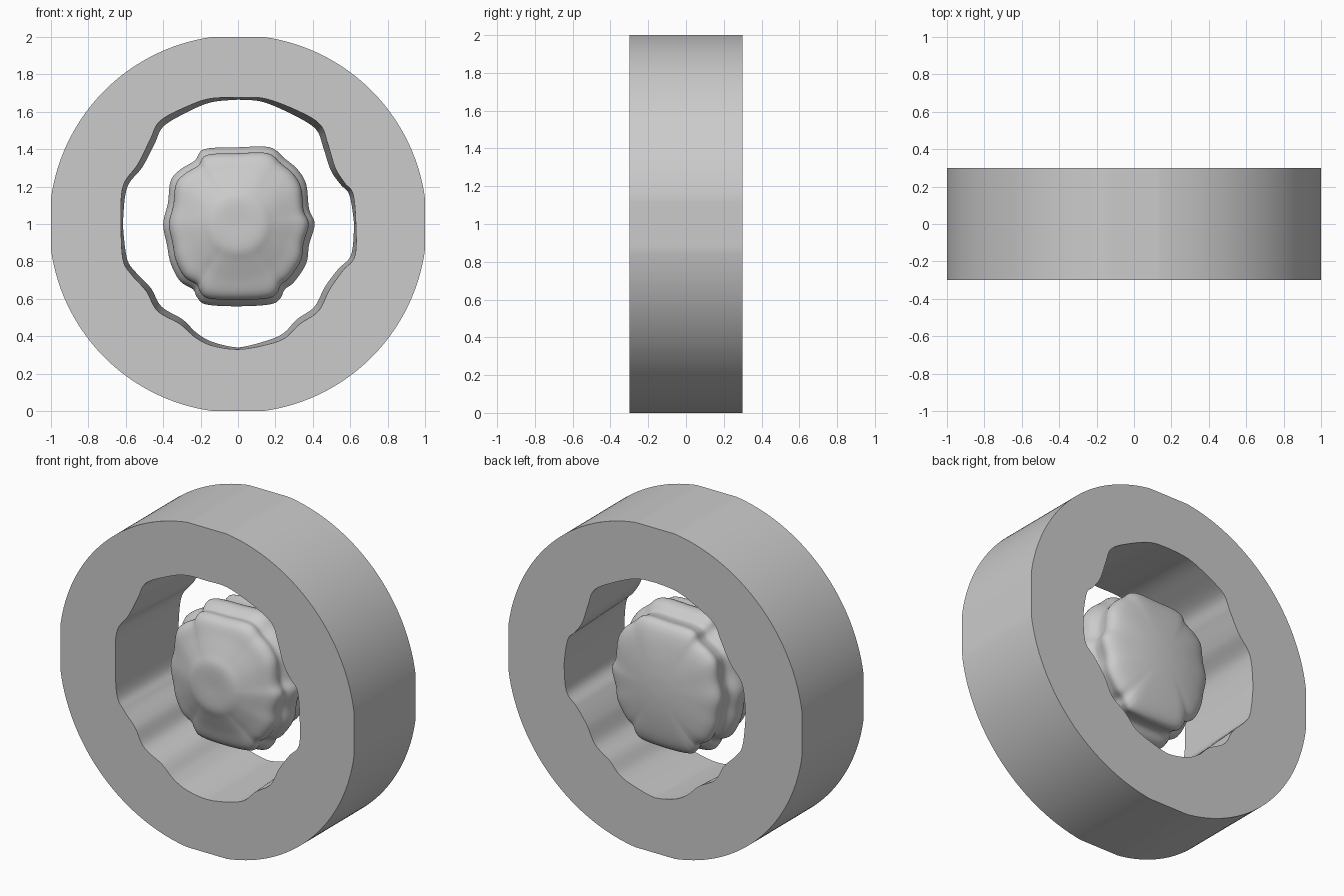
import bpy
import bmesh
from math import atan2, cos, sin, hypot
from mathutils import Vector

if "Cube" in bpy.data.objects:
    bpy.data.objects.remove(bpy.data.objects["Cube"])


def smooth_curve(pts, steps, closed=True):
    """Catmull-Rom curve through the points."""
    n, out = len(pts), []
    vs = [Vector(p) for p in pts]
    for i in range(n if closed else n - 1):
        if closed:
            a, b, c, d = (vs[(i + k) % n] for k in (-1, 0, 1, 2))
        else:
            a, b, c, d = vs[max(i - 1, 0)], vs[i], vs[i + 1], vs[min(i + 2, n - 1)]
        for s in range(steps):
            t = s / steps
            out.append(0.5 * (2 * b + (c - a) * t + (2 * a - 5 * b + 4 * c - d) * t * t
                              + (3 * b - a - 3 * c + d) * t ** 3))
    if not closed:
        out.append(vs[-1])
    return out


def loft(name, loops, wrap=False, caps=False, angle=0.6):
    """Skin a series of equally sized closed loops."""
    bm = bmesh.new()
    rows = [[bm.verts.new(p) for p in loop] for loop in loops]
    n = len(rows[0])
    pairs = list(zip(rows, rows[1:])) + ([(rows[-1], rows[0])] if wrap else [])
    for a, b in pairs:
        for i in range(n):
            j = (i + 1) % n
            bm.faces.new((a[i], a[j], b[j], b[i]))
    if caps:
        bm.faces.new(rows[0])
        bm.faces.new(rows[-1])
    bmesh.ops.recalc_face_normals(bm, faces=bm.faces)
    me = bpy.data.meshes.new(name)
    bm.to_mesh(me)
    bm.free()
    ob = bpy.data.objects.new(name, me)
    bpy.context.collection.objects.link(ob)
    bpy.ops.object.select_all(action='DESELECT')
    ob.select_set(True)
    bpy.context.view_layer.objects.active = ob
    bpy.ops.object.shade_smooth_by_angle(angle=angle)
    return ob


# Outer ring: round tyre with four flats and a wavy, slightly tapering hole
hole = [(0, .675), (.145, .67), (.33, .60), (.44, .53), (.48, .43), (.52, .30),
        (.57, .22), (.615, .16), (.63, 0), (.625, -.17), (.56, -.25), (.49, -.35),
        (.43, -.465), (.33, -.535), (.25, -.61), (.145, -.647), (0, -.67),
        (-.14, -.65), (-.23, -.605), (-.31, -.535), (-.43, -.465), (-.49, -.36),
        (-.57, -.27), (-.615, -.19), (-.625, 0), (-.615, .20), (-.535, .32),
        (-.47, .45), (-.417, .55), (-.28, .625), (-.15, .67)]
inner = smooth_curve(hole, 12)


def rim_point(p):
    a = atan2(p.y, p.x)
    return [max(-1, min(1, 1.009 * f(a))) for f in (cos, sin)]


def back_point(p):
    a = atan2(p.y, p.x)
    return p * (0.985 - 0.035 * abs(sin(2 * a)))


outer = [rim_point(p) for p in inner]
back = [back_point(p) for p in inner]
loft("outer_ring", [
    [(x, -.3, z + 1) for x, z in outer],
    [(x, .3, z + 1) for x, z in outer],
    [(p.x, .3, p.y + 1) for p in back],
    [(p.x, -.3, p.y + 1) for p in inner]], wrap=True)

# Floating core: lobed outline lofted front to back with three soft ridges
lobes = [(0, .41), (.17, .41), (.25, .35), (.32, .29), (.365, .21), (.38, .08),
         (.41, 0), (.38, -.11), (.365, -.21), (.30, -.31), (.25, -.35), (.225, -.40),
         (.17, -.43), (0, -.44), (-.17, -.43), (-.22, -.39), (-.24, -.35), (-.31, -.305),
         (-.36, -.21), (-.38, -.11), (-.40, 0), (-.375, .11), (-.36, .23),
         (-.31, .29), (-.23, .34), (-.18, .40)]
outline = smooth_curve(lobes, 5)

# (y, scale, roundness) along the depth
stations = [(-.25, .02, 1), (-.25, .33, 1), (-.225, .50, .8), (-.19, .70, .5),
            (-.16, .86, .15), (-.12, .92, 0), (-.075, .915, 0), (-.04, .97, 0),
            (0, 1, 0), (.045, .97, 0), (.085, .89, 0), (.13, .89, 0), (.18, .91, 0),
            (.215, .85, .1), (.24, .70, .3), (.26, .45, .7), (.27, .2, 1), (.272, .02, 1)]
loops = []
for y, s, k in smooth_curve(stations, 4, closed=False):
    loop = []
    for p in outline:
        r = hypot(p.x, p.y)
        f = s * ((1 - k) + k * .39 / r)
        loop.append((p.x * f, y, 1 + p.y * f))
    loops.append(loop)
loft("core", loops, caps=True, angle=1.0)
